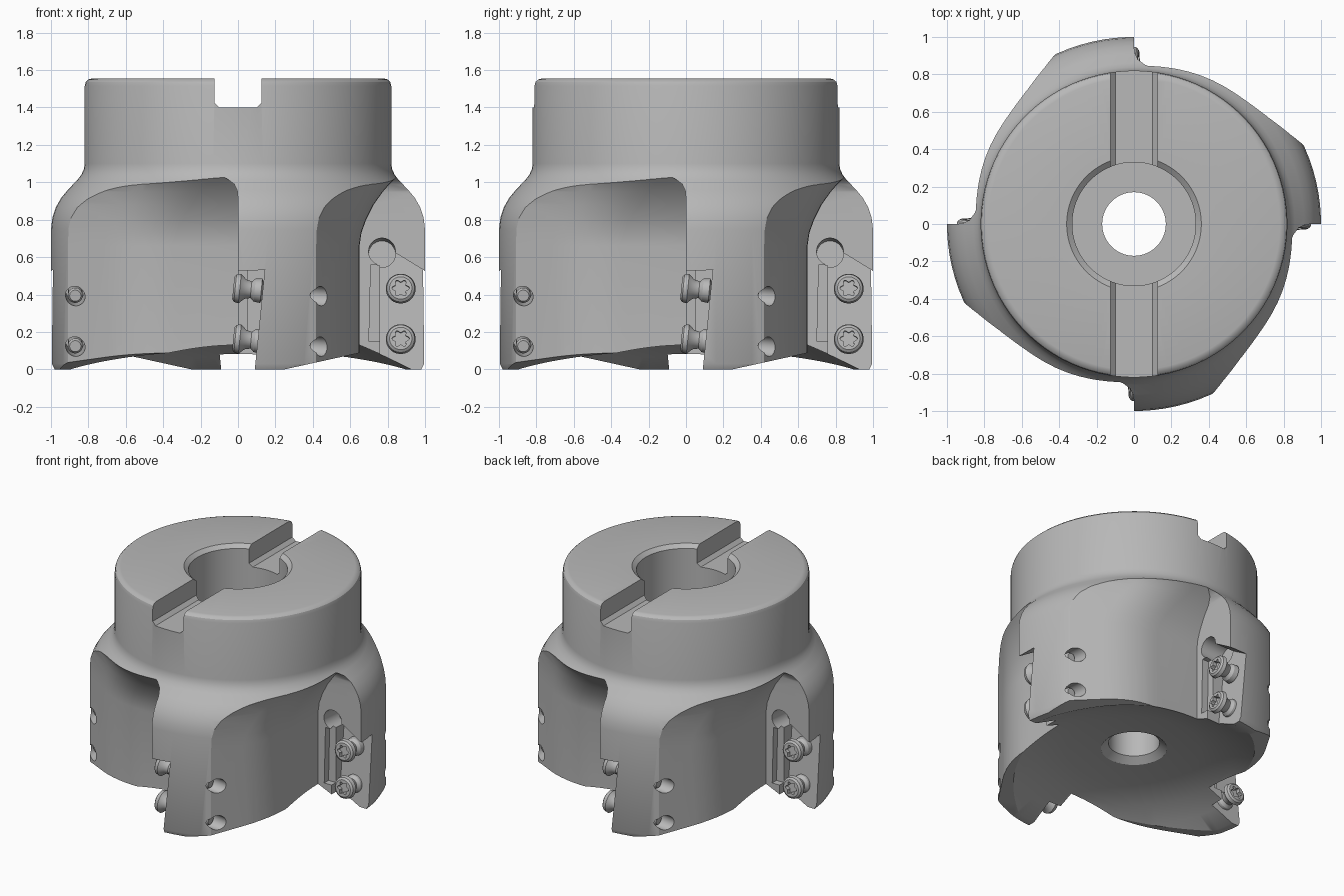
import bpy, bmesh, math
from mathutils import Matrix, Vector

if "Cube" in bpy.data.objects:
    bpy.data.objects.remove(bpy.data.objects["Cube"], do_unlink=True)

steel = bpy.data.materials.new("grey steel")
steel.use_nodes = True
GREY = (0.48, 0.48, 0.48, 1)
steel.diffuse_color = GREY
steel.node_tree.nodes["Principled BSDF"].inputs["Base Color"].default_value = GREY


def make_object(name, bm):
    bmesh.ops.recalc_face_normals(bm, faces=bm.faces)
    mesh = bpy.data.meshes.new(name)
    bm.to_mesh(mesh)
    bm.free()
    mesh.materials.append(steel)
    ob = bpy.data.objects.new(name, mesh)
    bpy.context.collection.objects.link(ob)
    return ob


def lathe(name, profile, segs):
    """Closed (radius, height) loop turned around z."""
    bm = bmesh.new()
    rings = []
    for i in range(segs):
        a = 2 * math.pi * (i + 0.5) / segs
        rings.append([bm.verts.new((r * math.cos(a), r * math.sin(a), z)) for r, z in profile])
    n = len(profile)
    for i in range(segs):
        p, q = rings[i], rings[(i + 1) % segs]
        for j in range(n):
            k = (j + 1) % n
            if profile[j][0] > 0.0005 or profile[k][0] > 0.0005:
                bm.faces.new((p[j], p[k], q[k], q[j]))
    bmesh.ops.remove_doubles(bm, verts=bm.verts, dist=0.0004)
    return make_object(name, bm)


def loft(name, rings):
    """Capped skin over rings of 3D points."""
    bm = bmesh.new()
    loops = [[bm.verts.new(p) for p in ring] for ring in rings]
    bm.faces.new(loops[0])
    bm.faces.new(loops[-1][::-1])
    n = len(loops[0])
    for a, b in zip(loops, loops[1:]):
        for i in range(n):
            j = (i + 1) % n
            bm.faces.new((a[i], a[j], b[j], b[i]))
    bmesh.ops.triangulate(bm, faces=bm.faces)
    return make_object(name, bm)


def prism(name, pts, lo, hi, place):
    """Polygon extruded from lo to hi; place(u, v, w) gives the 3D point."""
    return loft(name, [[place(u, v, w) for u, v in pts] for w in (lo, hi)])


def rod(name, start, end, radius):
    start, end = Vector(start), Vector(end)
    d = end - start
    bm = bmesh.new()
    bmesh.ops.create_cone(bm, cap_ends=True, segments=28, radius1=radius, radius2=radius, depth=d.length)
    rot = Vector((0, 0, 1)).rotation_difference(d).to_matrix().to_4x4()
    bm.transform(Matrix.Translation((start + end) / 2) @ rot)
    return make_object(name, bm)


def cut(target, cutter):
    cutter.hide_render = True
    mod = target.modifiers.new("cut", 'BOOLEAN')
    mod.operation, mod.solver, mod.object = 'DIFFERENCE', 'EXACT', cutter
    bpy.context.view_layer.objects.active = target
    bpy.ops.object.modifier_apply(modifier=mod.name)
    bpy.data.objects.remove(cutter, do_unlink=True)


def smooth(ob):
    bpy.ops.object.select_all(action='DESELECT')
    ob.select_set(True)
    bpy.context.view_layer.objects.active = ob
    bpy.ops.object.shade_smooth_by_angle(angle=math.radians(30))


# Turned body: shank, flared shoulder, dished underside, stepped bore
profile = [(0.36, 1.555), (0.78, 1.555), (0.80, 1.55), (0.814, 1.537), (0.82, 1.515),
           (0.82, 1.10), (0.825, 1.07), (0.838, 1.04), (0.86, 1.012), (0.91, 0.96),
           (0.947, 0.915), (0.975, 0.865), (0.993, 0.81), (1.0, 0.75),
           (1.0, 0.03), (0.985, 0.0), (0.93, 0.0), (0.80, 0.065), (0.65, 0.13),
           (0.45, 0.175), (0.22, 0.19), (0.17, 0.23), (0.17, 0.85), (0.33, 0.85), (0.33, 1.53)]
body = lathe("cutter_body", profile, 96)

# Drive slot across the top
slot = [(-0.135, 1.7), (-0.125, 1.55), (-0.125, 1.425), (-0.10, 1.40),
        (0.10, 1.40), (0.125, 1.425), (0.125, 1.55), (0.135, 1.7)]
cut(body, prism("slot_cutter", slot, -1.1, 1.1, lambda u, v, w: (u, w, v)))

# Chip flute levels: height, gullet x, flank distance from the axis, end y
LEVELS = [(-0.2, 0.65, 0.842, 0), (0.66, 0.65, 0.842, 0), (0.73, 0.66, 0.843, 0),
          (0.80, 0.685, 0.846, 0), (0.88, 0.725, 0.853, 0), (0.95, 0.775, 0.867, -0.002),
          (0.99, 0.81, 0.882, -0.02), (1.02, 0.84, 0.90, -0.06), (1.06, 0.88, 0.94, -0.15),
          (1.15, 1.1, 1.2, -0.2)]


def flute_ring(z, g, d, end_y):
    """Flank line and gullet line joined by a soft corner."""
    corner = Vector((g, (0.843 * g - d) / 0.539))
    along = Vector((-0.539, -0.843))
    a, b = corner + 0.2 * along, corner + Vector((0, 0.2))
    pts = [corner + along]
    for i in range(7):
        t = i / 6
        pts.append((1 - t) ** 2 * a + 2 * t * (1 - t) * corner + t * t * b)
    pts += [Vector((g, end_y)), Vector((1.6, end_y)), Vector((1.6, -1.6))]
    return [(p.x, p.y, z) for p in pts]


# Other cutter shapes for the tooth whose cutting face looks to -y at x = 1
relief = [(0.25, -0.2), (0.25, 0.0), (0.92, 0.147), (0.92, -0.2)]
seat = [(0.76, -0.1), (0.76, 0.575), (0.83, 0.63), (1.1, 0.465), (1.1, -0.1)]
step = [(0.70, 0.15), (0.71, 0.56), (0.80, 0.56), (0.80, 0.15)]
SCREWS = [(0.87, 0.435), (0.87, 0.165)]


def tilted(u, v, w):
    """Seat floor leans back with height."""
    return (u, w + 0.1 * v if w > 0 else w, v)


def upright(u, v, w):
    return (u, w, v)


def tooth_cutters():
    for x, z in SCREWS:
        yield rod("screw_hole_cutter", (x, 0.02, z), (x, 0.75, z - 0.075), 0.052)
    yield rod("coolant_cutter", (0.28, -0.045, 0.882), (0.72, -0.146, 0.178), 0.046)
    yield rod("corner_cutter", (0.77, -0.06, 0.635), (0.77, 0.17, 0.615), 0.072)
    yield loft("flute_cutter", [flute_ring(*level) for level in LEVELS])
    yield prism("relief_cutter", relief, -1.2, -0.1, upright)
    yield prism("seat_cutter", seat, -0.06, 0.09, tilted)
    yield prism("step_cutter", step, -0.05, 0.05, upright)


for k in range(4):
    turn = Matrix.Rotation(k * math.pi / 2, 4, 'Z')
    for cutter in tooth_cutters():
        cutter.data.transform(turn)
        cut(body, cutter)
smooth(body)

# Clamping screw with a six-lobed socket, head at z = 0 and shank upward
screw = lathe("screw_template", [(0, 0), (0.06, 0), (0.074, 0.01), (0.08, 0.035), (0.052, 0.065),
                                 (0.045, 0.095), (0.062, 0.115), (0.066, 0.15), (0.04, 0.16),
                                 (0.04, 0.40), (0.03, 0.415), (0, 0.415)], 32)
star = []
for i in range(36):
    a = 2 * math.pi * i / 36
    r = 0.039 + 0.008 * math.cos(6 * a)
    star.append((r * math.cos(a), r * math.sin(a)))
cut(screw, prism("socket_cutter", star, -0.02, 0.03, lambda u, v, w: (u, v, w)))
smooth(screw)

# Two screws on each of the four teeth
axis = Vector((0, 0, 1)).rotation_difference(Vector((0, 1, -0.1))).to_matrix().to_4x4()
for k in range(4):
    turn = Matrix.Rotation(k * math.pi / 2, 4, 'Z')
    for label, (x, z) in zip(("upper", "lower"), SCREWS):
        ob = bpy.data.objects.new(f"{label}_screw_{k + 1}", screw.data)
        bpy.context.collection.objects.link(ob)
        ob.matrix_world = turn @ Matrix.Translation((x, -0.025, z)) @ axis
bpy.data.objects.remove(screw, do_unlink=True)
